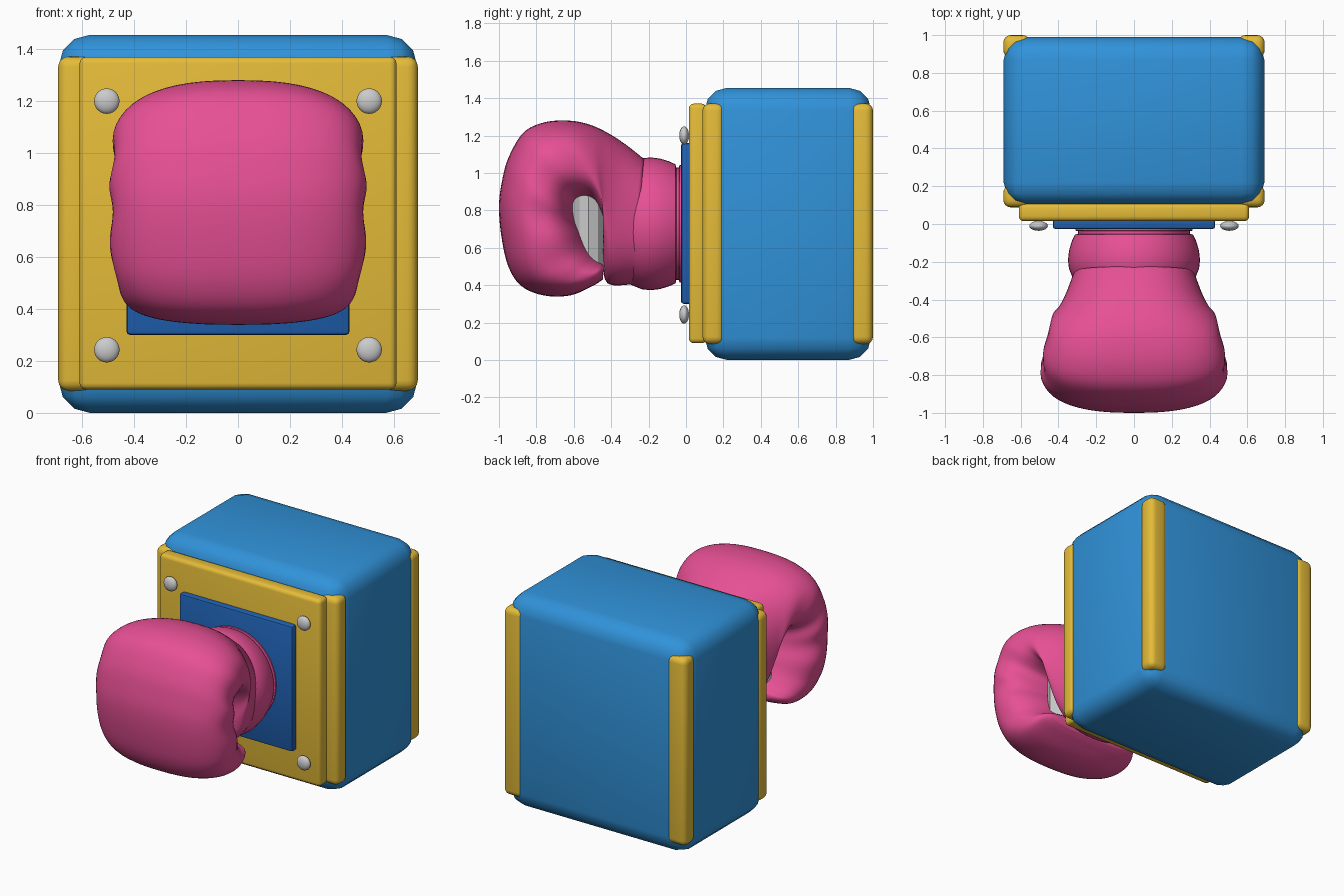
import bpy, bmesh, math
from mathutils import Vector

if "Cube" in bpy.data.objects:
    bpy.data.objects.remove(bpy.data.objects["Cube"])


def material(name, rgb):
    m = bpy.data.materials.new(name)
    m.diffuse_color = (*rgb, 1)
    m.use_nodes = True
    m.node_tree.nodes["Principled BSDF"].inputs["Base Color"].default_value = m.diffuse_color
    return m


BLUE = material("blue", (0.03, 0.29, 0.70))
NAVY = material("navy", (0.014, 0.12, 0.45))
YELLOW = material("yellow", (0.78, 0.50, 0.04))
PINK = material("pink", (0.80, 0.08, 0.30))


def finish(bm, name, mat, angle=40):
    bmesh.ops.recalc_face_normals(bm, faces=bm.faces)
    me = bpy.data.meshes.new(name)
    bm.to_mesh(me)
    bm.free()
    ob = bpy.data.objects.new(name, me)
    bpy.context.collection.objects.link(ob)
    if mat:
        me.materials.append(mat)
    bpy.ops.object.select_all(action='DESELECT')
    bpy.context.view_layer.objects.active = ob
    ob.select_set(True)
    bpy.ops.object.shade_smooth_by_angle(angle=math.radians(angle))
    return ob


def box(name, lo, hi, bevel, segments, mat):
    bm = bmesh.new()
    bmesh.ops.create_cube(bm, size=1)
    for v in bm.verts:
        v.co = [a + (b - a) * (c + 0.5) for a, b, c in zip(lo, hi, v.co)]
    bmesh.ops.bevel(bm, geom=bm.edges[:], offset=bevel, segments=segments,
                    profile=0.5, affect='EDGES')
    return finish(bm, name, mat)


def skin(name, rings, mat, angle=60):
    """Bridge equal-sized closed rings and cap both ends."""
    bm = bmesh.new()
    vs = [[bm.verts.new(p) for p in r] for r in rings]
    n = len(vs[0])
    for a, b in zip(vs, vs[1:]):
        for i in range(n):
            j = (i + 1) % n
            bm.faces.new((a[i], a[j], b[j], b[i]))
    bm.faces.new(vs[0])
    bm.faces.new(vs[-1])
    return finish(bm, name, mat, angle)


# Padded block and its four corner posts
box("body", (-0.69, 0.10, 0), (0.69, 0.99, 1.455), 0.12, 3, BLUE)
for sx, side in ((-1, "left"), (1, "right")):
    for y0, y1, end in ((0.088, 0.205, "front"), (0.88, 1.0, "back")):
        x0, x1 = sorted((sx * 0.55, sx * 0.692))
        box(f"{end}_{side}_post", (x0, y0, 0.085), (x1, y1, 1.372), 0.04, 4, YELLOW)

# Front plates
box("front_plate", (-0.61, 0.015, 0.09), (0.61, 0.11, 1.37), 0.025, 3, YELLOW)
box("mount_plate", (-0.43, -0.027, 0.30), (0.43, 0.04, 1.16), 0.015, 2, NAVY)

# Domed bolts
for x in (-0.505, 0.505):
    for z in (0.243, 1.2):
        bm = bmesh.new()
        bmesh.ops.create_uvsphere(bm, u_segments=24, v_segments=12, radius=1)
        for v in bm.verts:
            v.co = (x + v.co.x * 0.049, -0.01 + v.co.y * 0.026, z + v.co.z * 0.049)
        finish(bm, "bolt", None)

# Turned cuff: (y, radius)
cuff = [(0.0, 0.315), (-0.035, 0.315), (-0.038, 0.30), (-0.052, 0.30), (-0.056, 0.318),
        (-0.09, 0.334), (-0.14, 0.349), (-0.19, 0.355), (-0.235, 0.35), (-0.28, 0.332),
        (-0.33, 0.31), (-0.38, 0.27)]
rings = []
for y, r in cuff:
    rings.append([(0.985 * r * math.cos(t), y, 0.728 + r * math.sin(t))
                  for t in (math.tau * i / 48 for i in range(48))])
skin("cuff", rings, PINK, 45)

# Curled hand sections: outer y, outer z, inner y, inner z, half width
hand = [(-.225, 1.075, -.285, .405, .318), (-.32, 1.15, -.42, .41, .36),
        (-.42, 1.215, -.445, .55, .395), (-.52, 1.26, -.43, .70, .425),
        (-.63, 1.28, -.47, .82, .45), (-.76, 1.27, -.53, .855, .47),
        (-.87, 1.215, -.58, .85, .48), (-.95, 1.08, -.598, .82, .484),
        (-.985, .95, -.595, .78, .487), (-1.0, .82, -.58, .73, .49),
        (-.987, .66, -.555, .68, .488), (-.95, .50, -.53, .63, .48),
        (-.88, .395, -.505, .59, .46), (-.76, .345, -.48, .555, .44),
        (-.62, .345, -.46, .535, .42), (-.50, .395, -.447, .52, .385),
        (-.445, .43, -.44, .51, .33)]


def spline(pts, i, t):
    """Catmull-Rom point between pts[i] and pts[i + 1]."""
    p = [pts[max(0, min(len(pts) - 1, i + k))] for k in (-1, 0, 1, 2)]
    return [0.5 * (2 * b + (c - a) * t + (2 * a - 5 * b + 4 * c - d) * t * t
                   + (3 * b - a - 3 * c + d) * t ** 3) for a, b, c, d in zip(*p)]


def spow(v, e):
    return math.copysign(abs(v) ** e, v)


STEPS, SIDES = 5, 56
rings = []
for i in range(len(hand) - 1):
    for k in range(STEPS + (i == len(hand) - 2)):
        s = i + k / STEPS
        oy, oz, iy, iz, w = spline(hand, i, k / STEPS)
        c = Vector((0, (oy + iy) / 2, (oz + iz) / 2))
        h = Vector((0, (oy - iy) / 2, (oz - iz) / 2))
        # soft leather creases fading out toward the back of the hand
        fold = math.sin(s * 2.6) * 0.018 * math.exp(-((s - 8) / 4) ** 2)
        ring = []
        for j in range(SIDES):
            t = math.tau * j / SIDES
            ct, st = math.cos(t), math.sin(t)
            crease = 1 + fold * (1 - max(0, ct)) ** 2
            ring.append(c + h * spow(ct, 0.85)
                        + Vector((w * spow(st, 0.8) * crease, 0, 0)))
        rings.append(ring)
skin("curled_hand", rings, PINK, 70)

# Grey core seen through the opening of the fist
bm = bmesh.new()
bmesh.ops.create_cone(bm, cap_ends=True, segments=16, radius1=1, radius2=1, depth=0.46)
for v in bm.verts:
    v.co = (v.co.x * 0.28, -0.52 + v.co.y * 0.13, 0.71 + v.co.z)
finish(bm, "grip_core", None, 10)
